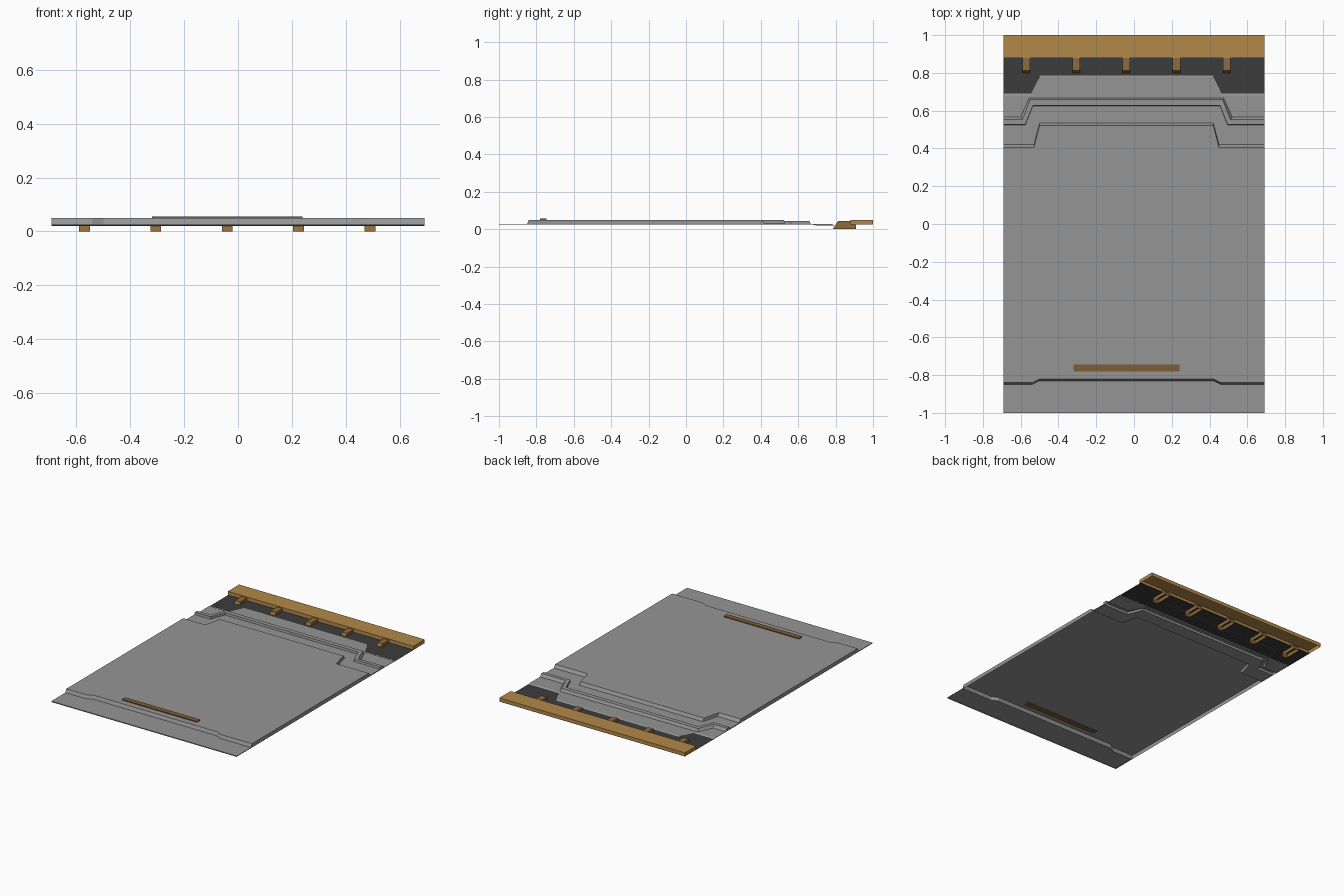
import bpy

cube = bpy.data.objects.get("Cube")
if cube:
    bpy.data.objects.remove(cube)

HALF = 0.692      # half width of the panel
MID = -0.04       # centre line of the raised tongue and hooks


def material(name, rgb):
    m = bpy.data.materials.new(name)
    m.use_nodes = True
    m.diffuse_color = (*rgb, 1)
    m.node_tree.nodes["Principled BSDF"].inputs["Base Color"].default_value = (*rgb, 1)
    return m


grey = material("panel grey", (0.30, 0.30, 0.30))
black = material("underlay charcoal", (0.045, 0.045, 0.045))
tan = material("trim tan", (0.45, 0.25, 0.07))
brown = material("hook brown", (0.27, 0.145, 0.04))
dark_brown = material("handle brown", (0.21, 0.11, 0.035))


def build(name, verts, faces, mat):
    mesh = bpy.data.meshes.new(name)
    mesh.from_pydata(verts, [], faces)
    mesh.materials.append(mat)
    mesh.update()
    ob = bpy.data.objects.new(name, mesh)
    bpy.context.collection.objects.link(ob)
    return ob


def extrude_profile(name, profile, x0, x1, mat, open_edges=()):
    """Sweep a (y, z) outline along x, leaving the listed edges open."""
    n = len(profile)
    verts = [(x, y, z) for x in (x0, x1) for y, z in profile]
    faces = [(i, n + i, n + (i + 1) % n, (i + 1) % n)
             for i in range(n) if i not in open_edges]
    faces += [tuple(range(n)), tuple(reversed(range(n, 2 * n)))]
    return build(name, verts, faces, mat)


# Pressed sheet panel: y at sides, y at centre, z, inner and outer half width
rows = [
    (-1, -1, 0.022, 0.46, 0.50),
    (-1, -1, 0.028, 0.46, 0.50),
    (-0.85, -0.83, 0.028, 0.46, 0.50),
    (-0.84, -0.82, 0.05, 0.46, 0.50),
    (0.405, 0.522, 0.05, 0.46, 0.49),
    (0.42, 0.534, 0.03, 0.46, 0.49),
    (0.525, 0.625, 0.03, 0.495, 0.535),
    (0.528, 0.628, 0.044, 0.495, 0.535),
    (0.552, 0.658, 0.044, 0.51, 0.55),
    (0.566, 0.668, 0.026, 0.515, 0.56),
    (0.68, 0.78, 0.027, 0.46, 0.49),
    (0.695, 0.795, 0.02, 0.46, 0.49),
]
verts, faces = [], []
for side, centre, z, inner, outer in rows:
    low = min(z, 0.024)
    verts += [(-HALF, side, low), (-HALF, side, z),
              (MID - outer, side, z), (MID - inner, centre, z),
              (MID + inner, centre, z), (MID + outer, side, z),
              (HALF, side, z), (HALF, side, low)]
cols = 8
for r in range(len(rows) - 1):
    for c in range(cols - 1):
        a = r * cols + c
        faces.append((a, a + 1, a + cols + 1, a + cols))
# Flip so that the top faces point up
build("sheet_panel", verts, [f[::-1] for f in faces], grey)

# Dark underlay strip between the panel and the rear trim
build("underlay_strip",
      [(-HALF, 0.69, 0.024), (HALF, 0.69, 0.024),
       (HALF, 0.89, 0.024), (-HALF, 0.89, 0.024)],
      [(0, 1, 2, 3)], black)

# Rear trim channel, open underneath
extrude_profile("rear_trim",
                [(0.88, 0.025), (1, 0.025), (1, 0.05), (0.88, 0.05)],
                -HALF, HALF, tan, open_edges=(0,))

# Five hooks under the trim, open underneath
hook = [(0.785, 0), (0.91, 0), (0.91, 0.02), (0.885, 0.043), (0.812, 0.043)]
for i in range(5):
    x = MID + (i - 2) * 0.265
    extrude_profile(f"hook_{i + 1}", hook, x - 0.02, x + 0.02, brown, open_edges=(0,))

# Slim handle bar near the front edge
extrude_profile("handle_bar",
                [(-0.78, 0.044), (-0.745, 0.044), (-0.745, 0.056), (-0.78, 0.056)],
                MID - 0.28, MID + 0.28, dark_brown)
